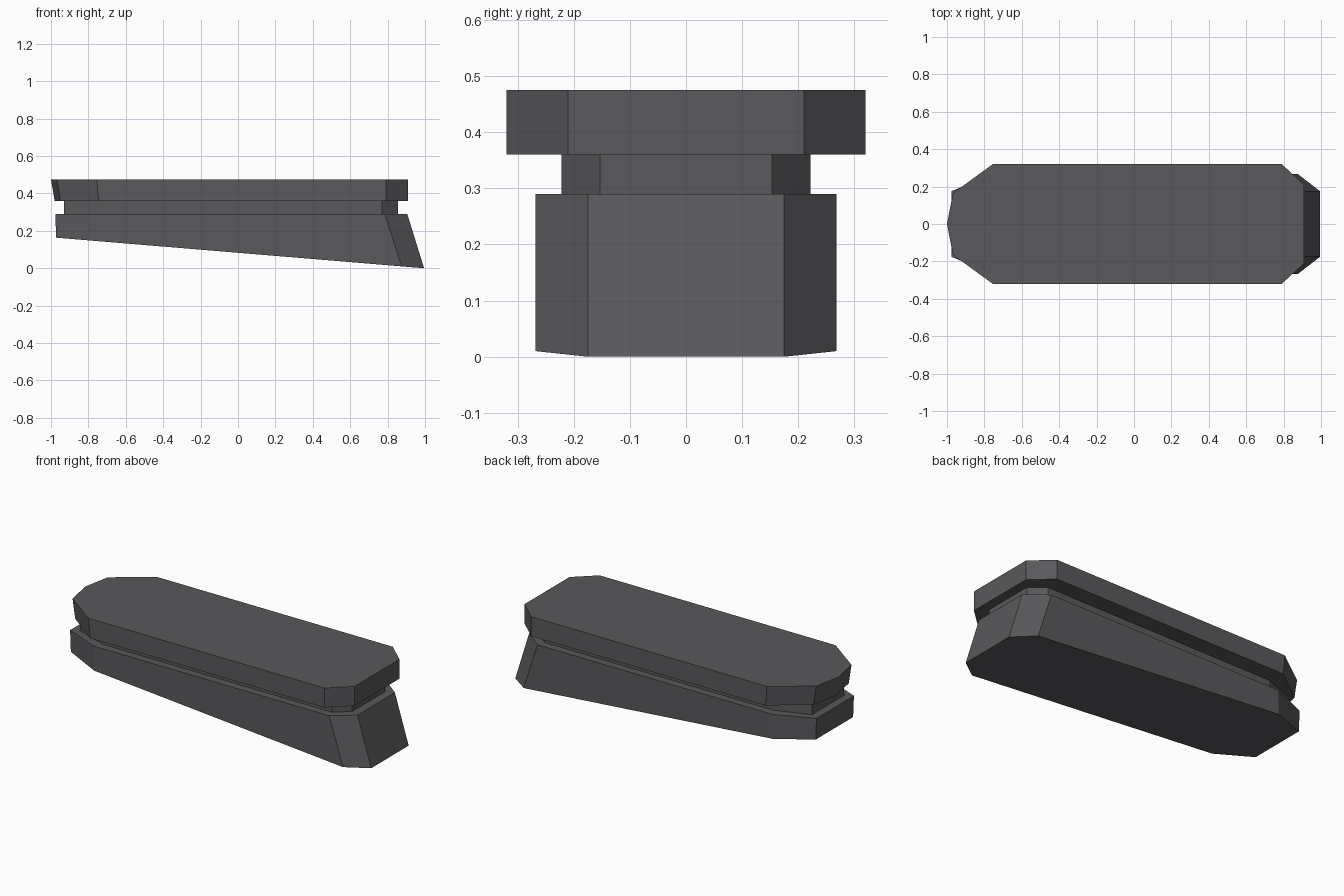
import bpy
import bmesh

cube = bpy.data.objects.get("Cube")
if cube:
    bpy.data.objects.remove(cube, do_unlink=True)

material = bpy.data.materials.new("dark grey")
material.use_nodes = True
colour = (0.1, 0.098, 0.106, 1)
material.diffuse_color = colour
material.node_tree.nodes["Principled BSDF"].inputs["Base Color"].default_value = colour


def outline(half):
    """Mirror half an outline, listed from the -x end to the +x end, across y."""
    return half + [(x, -y) for x, y in reversed(half) if y > 0]


def loft(name, bottom, top, bottom_z, top_z):
    """Join two matching outlines; each z is a function of x."""
    bm = bmesh.new()
    low = [bm.verts.new((x, y, bottom_z(x))) for x, y in outline(bottom)]
    high = [bm.verts.new((x, y, top_z(x))) for x, y in outline(top)]
    bm.faces.new(low)
    bm.faces.new(high)
    count = len(low)
    for i in range(count):
        j = (i + 1) % count
        bm.faces.new((low[i], low[j], high[j], high[i]))
    bmesh.ops.recalc_face_normals(bm, faces=bm.faces)
    mesh = bpy.data.meshes.new(name)
    bm.to_mesh(mesh)
    bm.free()
    mesh.materials.append(material)
    obj = bpy.data.objects.new(name, mesh)
    bpy.context.collection.objects.link(obj)
    return obj


def level(z):
    return lambda x: z


# Wedge-shaped lower body with a raked +x end
loft("lower_body",
     [(-0.972, 0.175), (-0.755, 0.268), (0.875, 0.268), (0.995, 0.175)],
     [(-0.977, 0.175), (-0.755, 0.268), (0.785, 0.268), (0.905, 0.175)],
     lambda x: 0.083 * (0.995 - x), level(0.29))

# Narrow neck between the body and the top slab
neck = [(-0.93, 0.15), (-0.73, 0.222), (0.77, 0.222), (0.855, 0.153)]
loft("neck", neck, neck, level(0.285), level(0.365))

# Wide top slab with a shallow point at the -x end
loft("top_slab",
     [(-0.98, 0), (-0.95, 0.165), (-0.745, 0.32), (0.79, 0.32), (0.91, 0.21)],
     [(-1.0, 0), (-0.968, 0.165), (-0.755, 0.32), (0.79, 0.32), (0.91, 0.21)],
     level(0.36), level(0.475))
